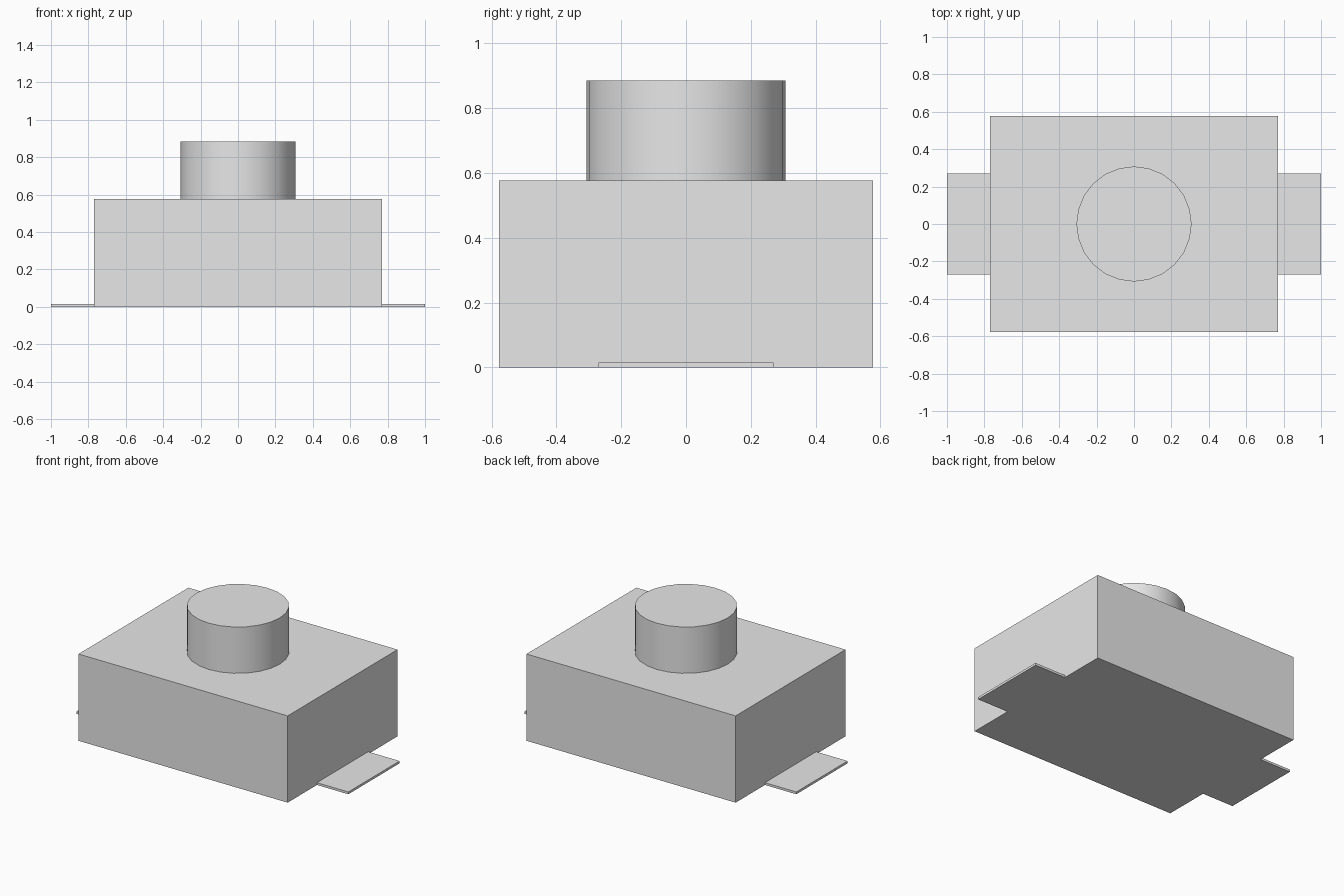
import bpy
import math

default = bpy.data.objects.get("Cube")
if default:
    bpy.data.objects.remove(default, do_unlink=True)

# Single plain grey material
grey = bpy.data.materials.new("plain_grey")
grey.use_nodes = True
colour = (0.8, 0.8, 0.8, 1.0)
grey.diffuse_color = colour
grey.node_tree.nodes["Principled BSDF"].inputs["Base Color"].default_value = colour

U = 1 / 13  # drawing unit: the full span across the tabs is 26 units


def box(name, x0, x1, half_depth, height):
    """Box standing on the ground, spanning x0..x1."""
    bpy.ops.mesh.primitive_cube_add(size=1, location=((x0 + x1) / 2 * U, 0, height / 2 * U))
    ob = bpy.context.object
    ob.name = name
    ob.scale = ((x1 - x0) * U, 2 * half_depth * U, height * U)
    bpy.ops.object.transform_apply(location=False, rotation=False, scale=True)
    ob.data.materials.append(grey)
    return ob


# Main housing
box("body", -10, 10, 7.5, 7.5)

# Thin flat contact tabs on both sides
box("left_tab", 10, 13, 3.5, 0.2)
box("right_tab", -13, -10, 3.5, 0.2)

# Round push button on top
bpy.ops.mesh.primitive_cylinder_add(vertices=24, radius=4 * U, depth=4 * U, location=(0, 0, 9.5 * U))
button = bpy.context.object
button.name = "button"
button.data.materials.append(grey)
bpy.ops.object.shade_smooth_by_angle(angle=math.radians(30))
